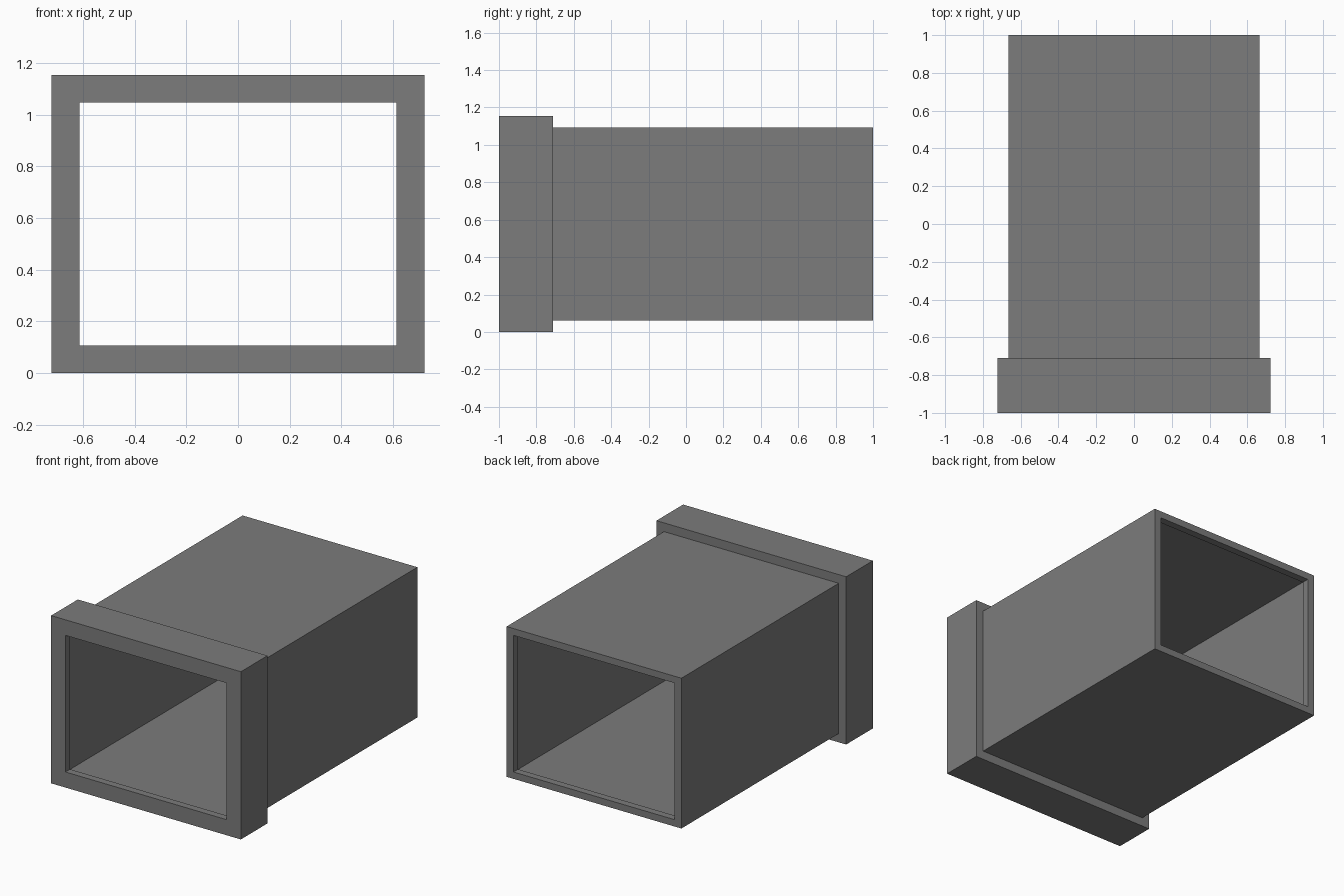
import bpy, bmesh

if "Cube" in bpy.data.objects:
    bpy.data.objects.remove(bpy.data.objects["Cube"])

grey = bpy.data.materials.new("dark_grey")
grey.diffuse_color = (0.2, 0.2, 0.2, 1)
grey.use_nodes = True
grey.node_tree.nodes["Principled BSDF"].inputs["Base Color"].default_value = grey.diffuse_color

CZ = 0.577  # height of the duct axis


def swept_rectangles(name, profile):
    """Skin a closed profile of rectangular rings: (half width, half height, y)."""
    bm = bmesh.new()
    rings = []
    for w, h, y in profile:
        rings.append([bm.verts.new((sx * w, y, CZ + sz * h))
                      for sx, sz in ((-1, -1), (1, -1), (1, 1), (-1, 1))])
    for a, b in zip(rings, rings[1:] + rings[:1]):
        for i in range(4):
            j = (i + 1) % 4
            bm.faces.new((a[i], a[j], b[j], b[i]))
    bmesh.ops.recalc_face_normals(bm, faces=bm.faces)
    mesh = bpy.data.meshes.new(name)
    bm.to_mesh(mesh)
    bm.free()
    mesh.materials.append(grey)
    obj = bpy.data.objects.new(name, mesh)
    bpy.context.collection.objects.link(obj)
    return obj


# Solid-walled duct: collar at the front, plain rim at the back,
# and an inner wall slightly recessed behind a lip at both openings
LIP, WALL = (0.613, 0.470), (0.619, 0.476)
OUT, FLANGE = (0.665, 0.517), (0.722, 0.577)
swept_rectangles("collared_duct", [
    (*WALL, -0.95), (*LIP, -0.95), (*LIP, -1.0),
    (*FLANGE, -1.0), (*FLANGE, -0.71), (*OUT, -0.71),
    (*OUT, 1.0), (*LIP, 1.0), (*LIP, 0.95), (*WALL, 0.95)])
